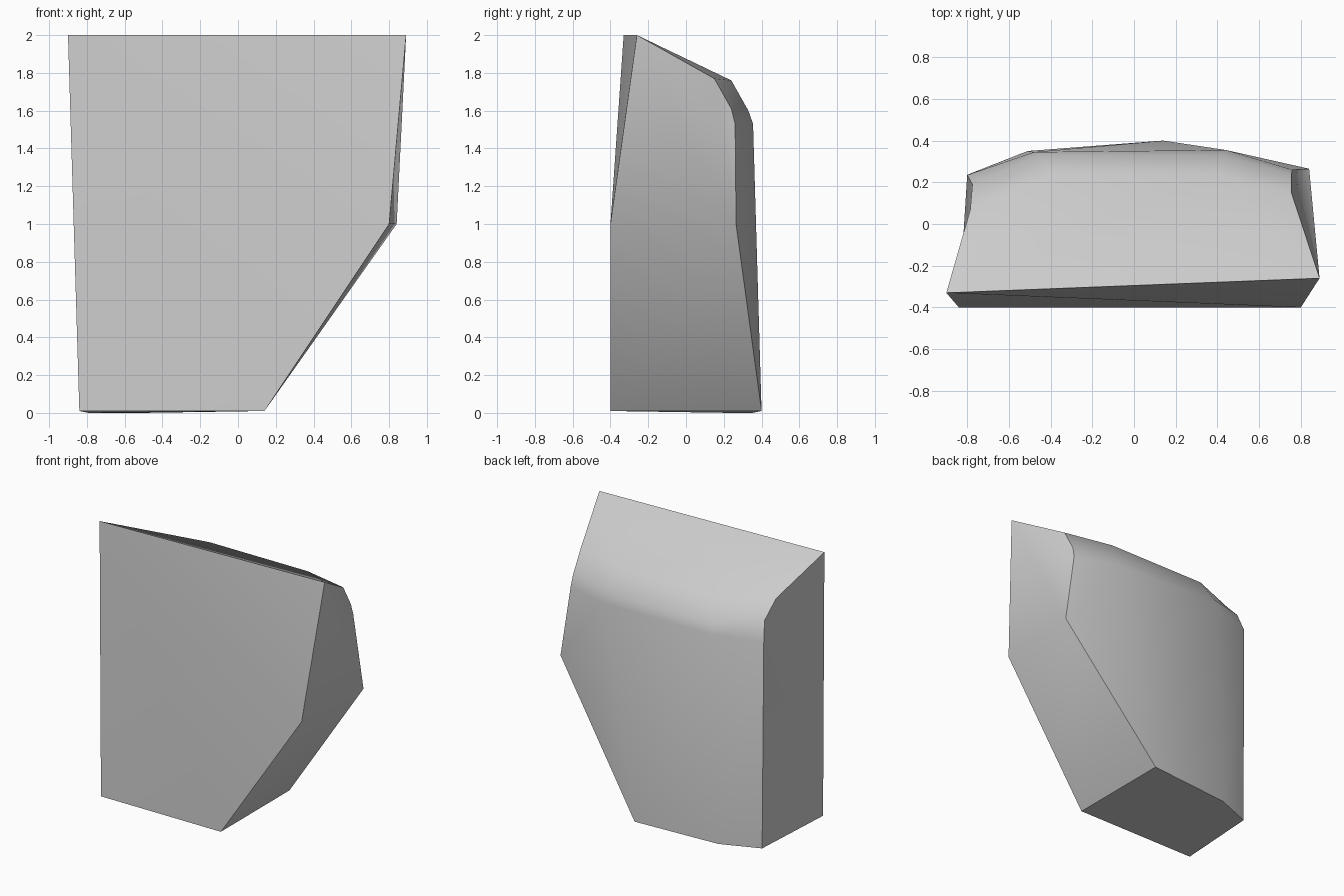
import bpy
import bmesh
import math

default_cube = bpy.data.objects.get("Cube")
if default_cube:
    bpy.data.objects.remove(default_cube, do_unlink=True)

# Single plain grey material
grey = bpy.data.materials.new("plain grey")
grey.use_nodes = True
colour = (0.6, 0.6, 0.6, 1)
grey.diffuse_color = colour
grey.node_tree.nodes["Principled BSDF"].inputs["Base Color"].default_value = colour

bm = bmesh.new()


def points(*coords):
    return [bm.verts.new(co) for co in coords]


def fan(centre, rim):
    """Fill the space between one corner and a chain of points."""
    for first, second in zip(rim, rim[1:]):
        bm.faces.new((centre, first, second))


def bridge(left, right):
    """Join two rounded columns of equal length with quads."""
    for i in range(len(left) - 1):
        bm.faces.new((left[i], right[i], right[i + 1], left[i + 1]))


# Top ridge, waist of the cut side, and front foot corners
top_left, top_right = points((-0.9, -0.33, 2), (0.89, -0.26, 2))
waist_front, waist_back = points((0.8, -0.4, 1), (0.84, 0.265, 1))
foot_left, foot_right = points((-0.84, -0.4, 0.01), (0.14, -0.4, 0.01))

# Rounded back shoulder, one column of bends per vertical line
outer_left = points((-0.785, 0.07, 1.78), (-0.775, 0.19, 1.66), (-0.8, 0.235, 1.53))
inner_left = points((-0.4, 0.24, 1.76), (-0.45, 0.33, 1.6), (-0.48, 0.345, 1.53))
inner_right = points((0.4, 0.24, 1.76), (0.43, 0.33, 1.6), (0.44, 0.355, 1.53))
outer_right = points((0.755, 0.15, 1.77), (0.755, 0.24, 1.61), (0.76, 0.26, 1.53))

# Back foot corners
heel_left, heel_mid, heel_right = points((-0.79, 0.24, 0), (-0.51, 0.35, 0), (0.14, 0.4, 0.01))

# Front panel
fan(top_left, [foot_left, foot_right, waist_front, top_right])

# Sloping top
fan(top_left, [outer_left[0], inner_left[0]])
bm.faces.new((top_left, top_right, inner_right[0], inner_left[0]))
fan(top_right, [inner_right[0], outer_right[0]])

# Shoulder and back wall
bridge(outer_left + [heel_left], inner_left + [heel_mid])
bridge(inner_left + [heel_mid], inner_right + [heel_right])
bridge(inner_right, outer_right)
fan(inner_right[-1], [outer_right[-1], waist_back, heel_right])

# Straight side
fan(foot_left, [top_left] + outer_left + [heel_left])

# Cut side, above and below the waist
fan(waist_back, [foot_right, waist_front, top_right])
fan(waist_back, [top_right] + outer_right)
fan(waist_back, [heel_right, foot_right])

# Underside
bm.faces.new((foot_left, foot_right, heel_right, heel_mid, heel_left))

bmesh.ops.recalc_face_normals(bm, faces=bm.faces)
mesh = bpy.data.meshes.new("chipped_block")
bm.to_mesh(mesh)
bm.free()
mesh.materials.append(grey)

block = bpy.data.objects.new("chipped_block", mesh)
bpy.context.collection.objects.link(block)
bpy.context.view_layer.objects.active = block
block.select_set(True)
bpy.ops.object.shade_smooth_by_angle(angle=math.radians(35))
